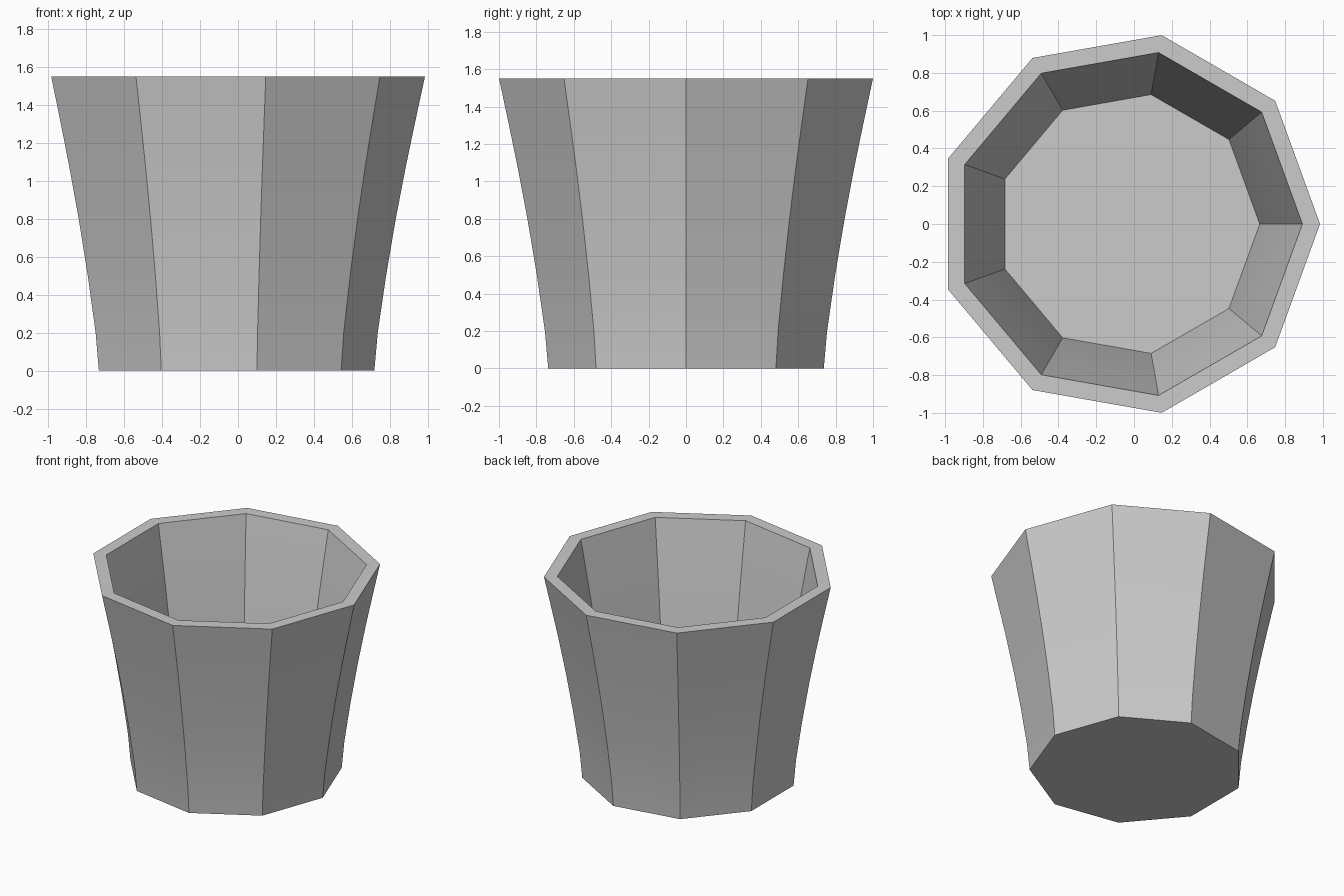
import bpy, bmesh, math

if "Cube" in bpy.data.objects:
    bpy.data.objects.remove(bpy.data.objects["Cube"])

SIDES = 9
CX = -0.03  # centres the odd-sided outline on x = 0

# Outer profile (radius, height), then the inner wall back down to the floor
outer = [(0.748, 0.0), (0.766, 0.2), (0.81, 0.5), (0.861, 0.8),
         (0.915, 1.08), (0.961, 1.3), (1.015, 1.55)]
inner = [(r * 0.908, z) for r, z in reversed(outer[1:])]

bm = bmesh.new()
rings = [[bm.verts.new((CX + r * math.cos(math.tau * i / SIDES),
                        r * math.sin(math.tau * i / SIDES), z))
          for i in range(SIDES)] for r, z in outer + inner]

# Walls and rim
for a, b in zip(rings, rings[1:]):
    for i in range(SIDES):
        j = (i + 1) % SIDES
        bm.faces.new((a[i], a[j], b[j], b[i]))

# Underside and inside floor
bm.faces.new(rings[0][::-1])
bm.faces.new(rings[-1])
bmesh.ops.recalc_face_normals(bm, faces=bm.faces)

mesh = bpy.data.meshes.new("planter_pot")
bm.to_mesh(mesh)
bm.free()
pot = bpy.data.objects.new("planter_pot", mesh)
bpy.context.collection.objects.link(pot)

# Smooth up each panel, crisp between panels
bpy.context.view_layer.objects.active = pot
pot.select_set(True)
bpy.ops.object.shade_smooth_by_angle(angle=math.radians(20))
